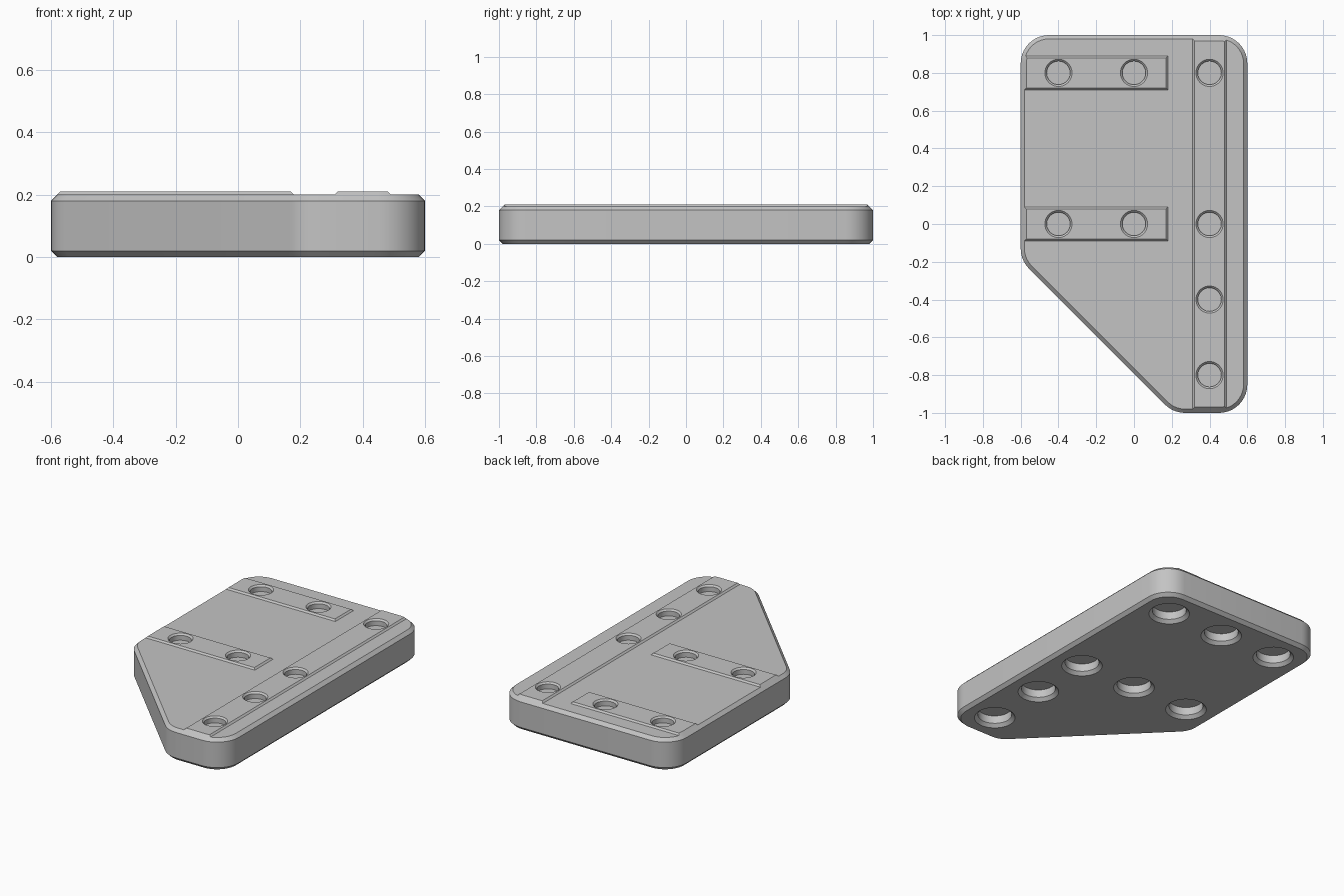
import bpy
import bmesh
from math import cos, sin, radians, tau

cube = bpy.data.objects.get("Cube")
if cube:
    bpy.data.objects.remove(cube, do_unlink=True)

grey = bpy.data.materials.new("plain grey")
grey.use_nodes = True
grey.diffuse_color = (0.55, 0.55, 0.55, 1)
grey.node_tree.nodes["Principled BSDF"].inputs["Base Color"].default_value = (0.55, 0.55, 0.55, 1)

RADIUS = 0.15
TOP, RAISED = 0.20, 0.21
# Corner arcs: centre x, centre y, start angle, end angle
CORNERS = [(0.45, 0.85, 0, 90), (-0.45, 0.85, 90, 180), (-0.45, -0.13, 180, 225),
           (0.27, -0.85, 225, 270), (0.45, -0.85, 270, 360)]
HOLES = [(x, y) for y in (0.8, 0) for x in (-0.4, 0, 0.4)] + [(0.4, -0.4), (0.4, -0.8)]


def outline(inset, z):
    """Rounded plate outline, moved inward by inset."""
    points = []
    r = RADIUS - inset
    for cx, cy, start, end in CORNERS:
        steps = (end - start) // 9
        for i in range(steps + 1):
            a = radians(start + (end - start) * i / steps)
            points.append((cx + r * cos(a), cy + r * sin(a), z))
    return points


def circle(x, y, r, z, n=40):
    return [(x + r * cos(tau * i / n), y + r * sin(tau * i / n), z) for i in range(n)]


def rectangle(x0, x1, y0, y1, z):
    return [(x0, y0, z), (x1, y0, z), (x1, y1, z), (x0, y1, z)]


def loft(bm, rings):
    """Closed solid through a stack of matching rings, bottom to top."""
    rows = [[bm.verts.new(p) for p in ring] for ring in rings]
    n = len(rows[0])
    for low, high in zip(rows, rows[1:]):
        for i in range(n):
            j = (i + 1) % n
            bm.faces.new((low[i], low[j], high[j], high[i]))
    bm.faces.new(rows[0][::-1])
    bm.faces.new(rows[-1])


def solid(name, *stacks):
    bm = bmesh.new()
    for rings in stacks:
        loft(bm, rings)
    mesh = bpy.data.meshes.new(name)
    bm.to_mesh(mesh)
    bm.free()
    mesh.materials.append(grey)
    obj = bpy.data.objects.new(name, mesh)
    bpy.context.collection.objects.link(obj)
    return obj


def select(obj):
    bpy.ops.object.select_all(action='DESELECT')
    obj.select_set(True)
    bpy.context.view_layer.objects.active = obj


def boolean(obj, tool, operation):
    select(obj)
    mod = obj.modifiers.new(operation.lower(), 'BOOLEAN')
    mod.operation = operation
    mod.solver = 'EXACT'
    mod.object = tool
    bpy.ops.object.modifier_apply(modifier=mod.name)


def rail(name, x0, x1, y0, y1):
    """Raised strip with bevelled edges."""
    b = RAISED - TOP
    return solid(name, [rectangle(x0, x1, y0, y1, TOP),
                        rectangle(x0 + b, x1 - b, y0 + b, y1 - b, RAISED)])


# Plate with chamfered rims
base = [outline(0.02, 0), outline(0, 0.02), outline(0, 0.18)]
plate = solid("plate", base + [outline(0.02, TOP)])

# Raised rails, trimmed to the plate's chamfer carried upward
rails = [rail("side_rail", 0.31, 0.49, -1.1, 1.1),
         rail("back_rail", -0.7, 0.18, 0.71, 0.89),
         rail("middle_rail", -0.7, 0.18, -0.09, 0.09)]
envelope = solid("trim_helper", base + [outline(0.04, 0.22)])
for obj in rails:
    boolean(obj, envelope, 'INTERSECT')

# Blind holes: narrow ones from above, wider ones from below
upper = solid("upper_hole_cutter", *[
    [circle(x, y, r, z) for r, z in ((0.062, 0.17), (0.062, 0.20), (0.082, 0.22))]
    for x, y in HOLES])
lower = solid("lower_hole_cutter", *[
    [circle(x, y, r, z) for r, z in ((0.14, -0.02), (0.10, 0.02), (0.10, 0.07))]
    for x, y in HOLES])
boolean(plate, lower, 'DIFFERENCE')
for obj in [plate] + rails:
    boolean(obj, upper, 'DIFFERENCE')

for helper in (envelope, upper, lower):
    bpy.data.objects.remove(helper, do_unlink=True)

for obj in [plate] + rails:
    select(obj)
    bpy.ops.object.shade_smooth_by_angle(angle=radians(30))
